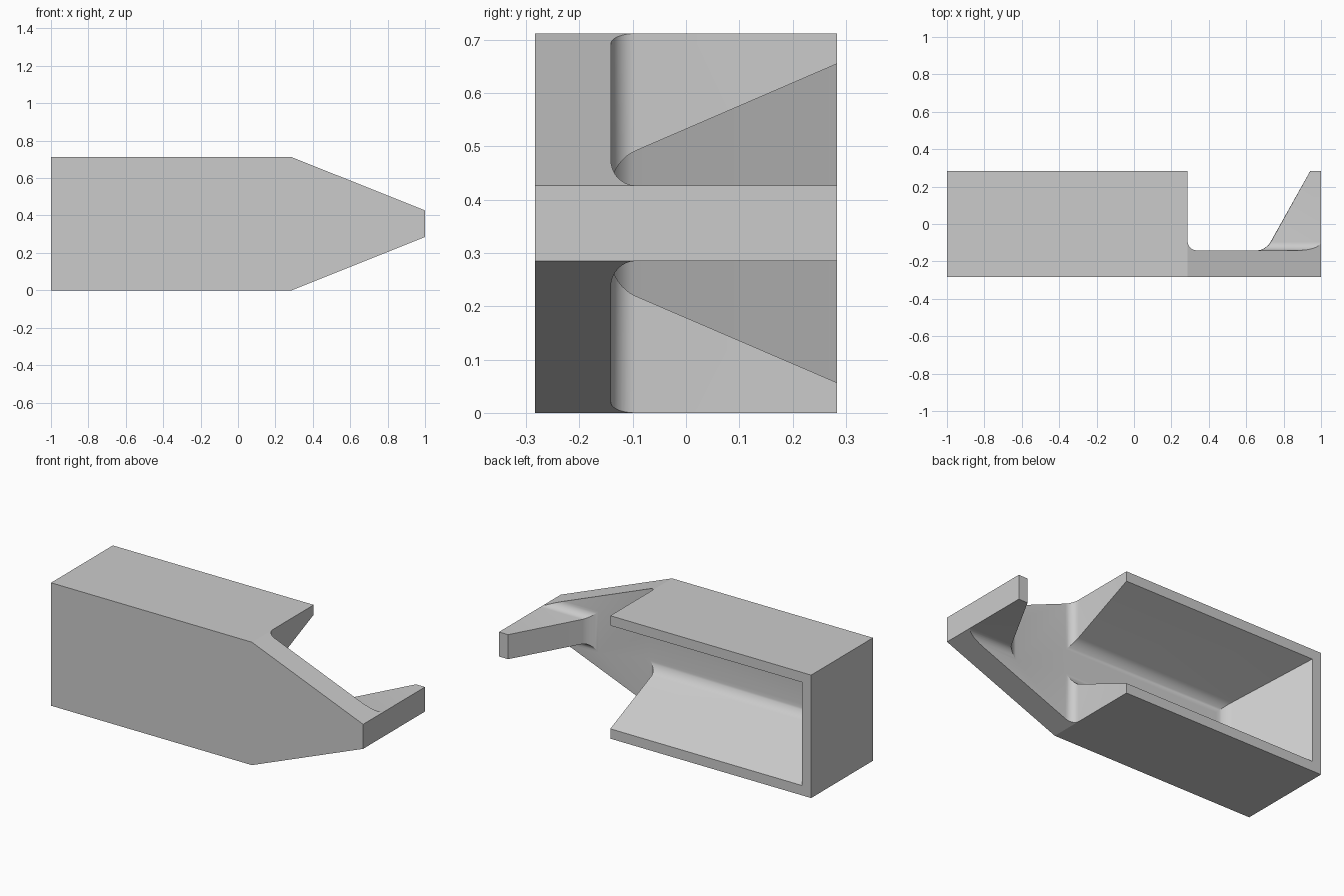
import bpy, bmesh, math

if "Cube" in bpy.data.objects:
    bpy.data.objects.remove(bpy.data.objects["Cube"])

H, D = 0.712, 0.283          # height, half depth
FLOOR = -0.141               # inner face of the front plate
WALL, R = 0.057, 0.048       # rim thickness, fillet size
MID = H / 2


def loft(name, lower, upper, y0, y1, fillet=0):
    """Solid between two matching (x, z) outlines, optionally rounding the lower rim."""
    bm = bmesh.new()
    a = [bm.verts.new((x, y0, z)) for x, z in lower]
    b = [bm.verts.new((x, y1, z)) for x, z in upper]
    base = bm.faces.new(a)
    bm.faces.new(b[::-1])
    n = len(a)
    for i in range(n):
        j = (i + 1) % n
        bm.faces.new((a[j], a[i], b[i], b[j]))
    bmesh.ops.recalc_face_normals(bm, faces=bm.faces)
    if fillet:
        bmesh.ops.bevel(bm, geom=list(base.edges), offset=fillet, segments=8,
                        profile=0.5, affect='EDGES', clamp_overlap=False)
    me = bpy.data.meshes.new(name)
    bm.to_mesh(me)
    bm.free()
    ob = bpy.data.objects.new(name, me)
    bpy.context.collection.objects.link(ob)
    return ob


def mirrored(half):
    """Complete an outline from its lower half."""
    return half + [(x, H - z) for x, z in reversed(half)]


# Solid body with a tapered nose
outline = mirrored([(-1, 0), (0.287, 0), (1, MID - 0.071)])
body = loft("bracket_body", outline, outline, -D, D)


# Hollow: drafted pocket, open nose area, and a gusset left standing at the tip
def hollow(y):
    d = D - y
    zb, xl, xg = WALL + 0.43 * d, -1 + WALL + 0.555 * d, 0.942 - 0.555 * d
    return mirrored([(xl, zb), (0.287, zb), (0.287, -0.3), (1.3, -0.3),
                     (1.3, MID - 0.071), (xg, MID - 0.071)])


top = D + 0.03
cutter = loft("hollow_cutter", hollow(FLOOR), hollow(top), FLOOR, top, R)
cutter.hide_render = True

mod = body.modifiers.new("hollow", 'BOOLEAN')
mod.operation, mod.solver, mod.object = 'DIFFERENCE', 'EXACT', cutter
bpy.context.view_layer.objects.active = body
body.select_set(True)
bpy.ops.object.modifier_apply(modifier=mod.name)
bpy.data.objects.remove(cutter)

# Colour and shading
grey = bpy.data.materials.new("light grey")
grey.diffuse_color = (0.6, 0.6, 0.6, 1)
grey.use_nodes = True
grey.node_tree.nodes["Principled BSDF"].inputs["Base Color"].default_value = grey.diffuse_color
body.data.materials.clear()
body.data.materials.append(grey)
bpy.ops.object.shade_smooth_by_angle(angle=math.radians(20))
